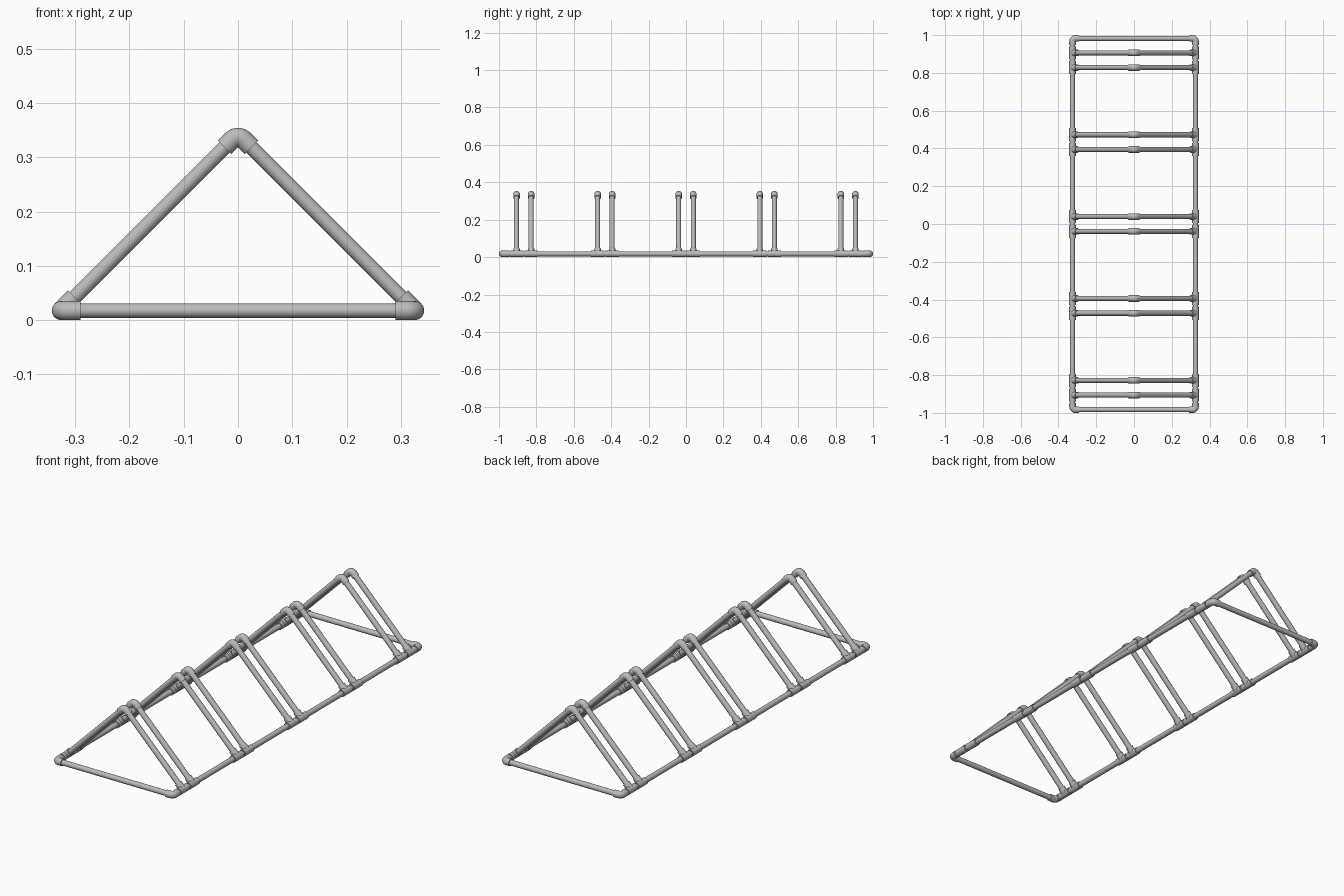
import bpy, bmesh, math
from mathutils import Vector

cube = bpy.data.objects.get("Cube")
if cube:
    bpy.data.objects.remove(cube, do_unlink=True)

PIPE, FIT = 0.0133, 0.0175      # pipe and fitting radii
ARM, BEND = 0.035, 0.0155       # fitting arm length, elbow bend radius
X, Y, Z = 0.3255, 0.9825, FIT   # base frame axes
APEX = Z + X                    # height where the sloping legs meet
SIDES = 24

steel = bpy.data.materials.new("grey_steel")
steel.use_nodes = True
GREY = (0.5, 0.5, 0.5, 1)
steel.diffuse_color = GREY
steel.node_tree.nodes["Principled BSDF"].inputs["Base Color"].default_value = GREY


def sweep(bm, points, radius, normal):
    """Capped round tube along a planar path."""
    rings = []
    for i, p in enumerate(points):
        before = (p - points[i - 1]).normalized() if i else Vector()
        after = (points[i + 1] - p).normalized() if i < len(points) - 1 else Vector()
        side = normal.cross((before + after).normalized())
        rings.append([bm.verts.new(p + radius * (side * math.cos(a) + normal * math.sin(a)))
                      for a in (math.tau * k / SIDES for k in range(SIDES))])
    for r, s in zip(rings, rings[1:]):
        for k in range(SIDES):
            n = (k + 1) % SIDES
            bm.faces.new((r[k], r[n], s[n], s[k]))
    bm.faces.new(rings[0][::-1])
    bm.faces.new(rings[-1])


def make(name, tubes):
    """Object from a list of (points, radius, plane normal)."""
    bm = bmesh.new()
    for points, radius, normal in tubes:
        sweep(bm, points, radius, normal)
    bmesh.ops.recalc_face_normals(bm, faces=bm.faces)
    mesh = bpy.data.meshes.new(name)
    bm.to_mesh(mesh)
    bm.free()
    mesh.materials.append(steel)
    ob = bpy.data.objects.new(name, mesh)
    bpy.context.collection.objects.link(ob)
    bpy.ops.object.select_all(action='DESELECT')
    ob.select_set(True)
    bpy.context.view_layer.objects.active = ob
    bpy.ops.object.shade_smooth_by_angle(angle=math.radians(35))
    return ob


def elbow(corner, a, b):
    """Right-angle elbow with arms along a and b."""
    centre = corner + (a + b) * BEND
    steps = 10
    arc = [centre - BEND * (b * math.cos(t) + a * math.sin(t))
           for t in (math.pi / 2 * i / steps for i in range(steps + 1))]
    return [corner + a * ARM, *arc, corner + b * ARM], FIT, a.cross(b).normalized()


UP, ALONG, ACROSS = Vector((0, 0, 1)), Vector((0, 1, 0)), Vector((1, 0, 0))
INSET = 0.02                    # pipe ends stop inside their fittings

# Base frame: side rails, end bars and corner elbows
for sx, side in ((1, "left"), (-1, "right")):
    make(side + "_rail", [([Vector((sx * X, -Y + INSET, Z)),
                            Vector((sx * X, Y - INSET, Z))], PIPE, UP)])
    for sy, end in ((-1, "front"), (1, "back")):
        make(f"{end}_{side}_elbow",
             [elbow(Vector((sx * X, sy * Y, Z)), -sx * ACROSS, -sy * ALONG)])
for sy, end in ((-1, "front"), (1, "back")):
    make(end + "_bar", [([Vector((-X + INSET, sy * Y, Z)),
                          Vector((X - INSET, sy * Y, Z))], PIPE, UP)])

# Parts of one triangular hoop, built at y = 0
hoop = []
apex = Vector((0, 0, APEX))
downs = []
for sx, side in ((1, "left"), (-1, "right")):
    foot = Vector((sx * X, 0, Z))
    rise = (apex - foot).normalized()
    downs.append(-rise)
    hoop.append(make(side + "_leg",
                     [([foot + rise * INSET, apex - rise * INSET], PIPE, ALONG)]))
    hoop.append(make(side + "_tee",
                     [([foot - ALONG * ARM, foot + ALONG * ARM], FIT, UP),
                      ([foot, foot + rise * ARM], FIT, ALONG)]))
hoop.append(make("top_elbow", [elbow(apex, *downs)]))

# Five pairs of hoops along the rails
positions = [group * 0.4335 + off for group in range(-2, 3) for off in (-0.039, 0.039)]
for n, y in enumerate(positions):
    for part in hoop:
        ob = part if n == 0 else part.copy()
        if n:
            bpy.context.collection.objects.link(ob)
        ob.name = f"{part.name.split('.')[0]}_{n + 1}" if n else part.name
        ob.location.y = y
